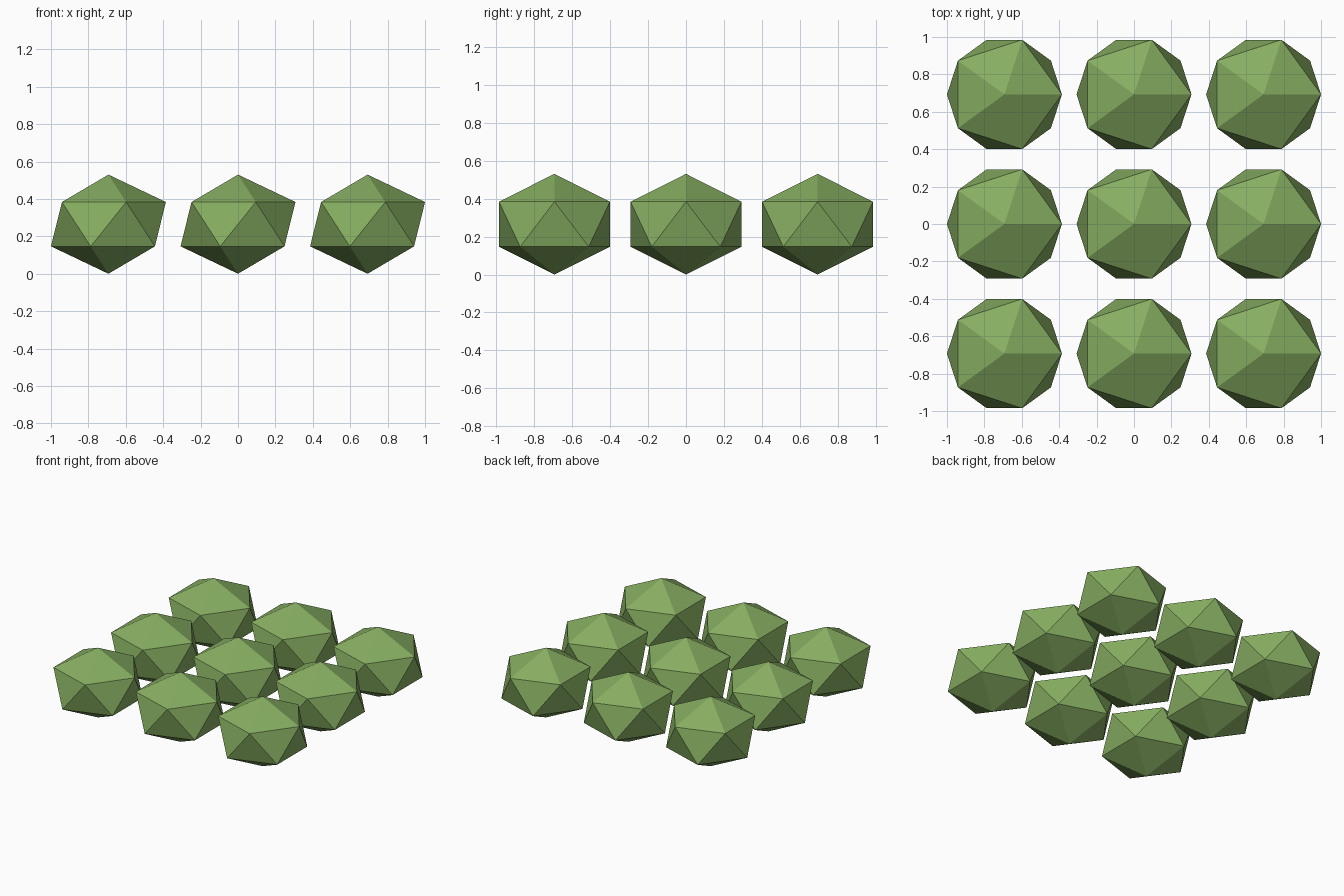
import bpy

if "Cube" in bpy.data.objects:
    bpy.data.objects.remove(bpy.data.objects["Cube"])

RADIUS = 0.3435    # horizontal circumradius of each bush
HALF_H = 0.265     # squashed half height
SPACING = 0.6928   # distance between grid neighbours

leaf = bpy.data.materials.new("leaf_green")
leaf.diffuse_color = (0.24, 0.42, 0.12, 1)
leaf.use_nodes = True
leaf.node_tree.nodes["Principled BSDF"].inputs["Base Color"].default_value = leaf.diffuse_color


def bush(col, row):
    """One flat-shaded, squashed icosahedron resting on the ground."""
    bpy.ops.mesh.primitive_ico_sphere_add(
        subdivisions=1, radius=1,
        location=(col * SPACING, row * SPACING, HALF_H))
    obj = bpy.context.object
    obj.name = f"bush_{row + 2}_{col + 2}"
    obj.scale = (RADIUS, RADIUS, HALF_H)
    bpy.ops.object.transform_apply(location=False, rotation=False, scale=True)
    obj.data.materials.append(leaf)


# 3 x 3 grid of bushes
for row in (-1, 0, 1):
    for col in (-1, 0, 1):
        bush(col, row)
